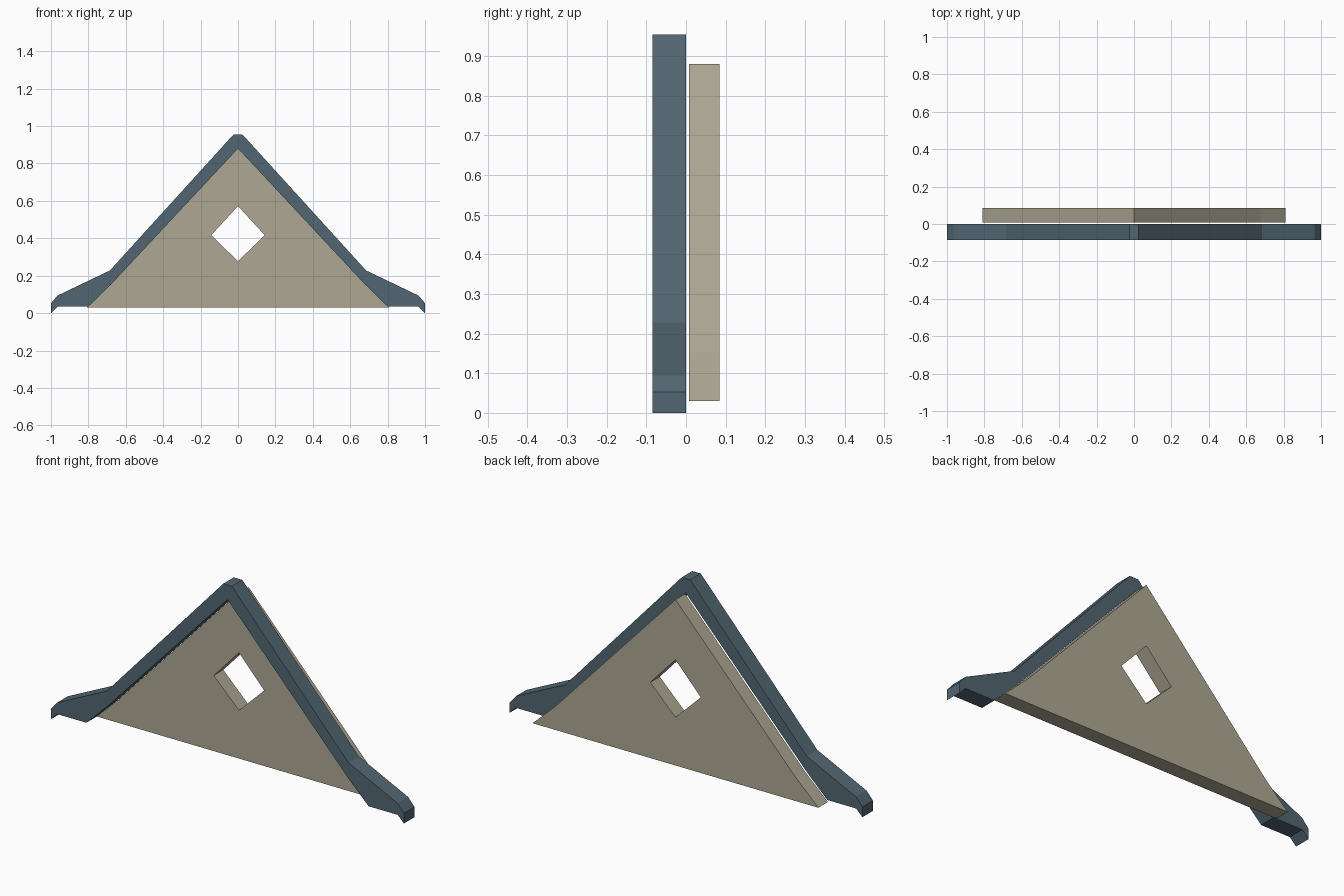
import bpy
import bmesh

cube = bpy.data.objects.get("Cube")
if cube:
    bpy.data.objects.remove(cube, do_unlink=True)


def make_material(name, rgb):
    mat = bpy.data.materials.new(name)
    mat.use_nodes = True
    colour = (*rgb, 1.0)
    mat.diffuse_color = colour
    bsdf = next(n for n in mat.node_tree.nodes if n.type == "BSDF_PRINCIPLED")
    bsdf.inputs["Base Color"].default_value = colour
    return mat


def mirrored(half):
    """Close a right-hand profile with its reflection across x = 0."""
    return half + [(-x, z) for x, z in reversed(half) if x > 0]


def extruded_part(name, loops, y_front, y_back, mat):
    """Fill the outline (later loops are holes) and extrude it along y."""
    bm = bmesh.new()
    edges = []
    for loop in loops:
        verts = [bm.verts.new((x, y_front, z)) for x, z in loop]
        edges += [bm.edges.new((a, b)) for a, b in zip(verts, verts[1:] + verts[:1])]
    bmesh.ops.triangle_fill(bm, edges=edges, use_beauty=True)
    result = bmesh.ops.extrude_face_region(bm, geom=bm.faces[:])
    moved = [g for g in result["geom"] if isinstance(g, bmesh.types.BMVert)]
    bmesh.ops.translate(bm, verts=moved, vec=(0, y_back - y_front, 0))
    bmesh.ops.recalc_face_normals(bm, faces=bm.faces[:])
    mesh = bpy.data.meshes.new(name)
    bm.to_mesh(mesh)
    bm.free()
    mesh.materials.append(mat)
    obj = bpy.data.objects.new(name, mesh)
    bpy.context.collection.objects.link(obj)
    return obj


slate = make_material("slate blue trim", (0.085, 0.133, 0.168))
stone = make_material("warm grey panel", (0.42, 0.39, 0.295))

# Inner slope shared by the trim and the panel, from eave to ridge
slope = [(0.80, 0.035), (0.68, 0.152), (0, 0.88)]

# Gable trim with flared eaves: one closed band over the panel
outer = [(0.024, 0.955), (0.685, 0.228), (0.965, 0.094), (1.0, 0.053),
         (1.0, 0.0), (0.965, 0.035)]
right = outer + slope[:-1]
trim = right + [slope[-1]] + [(-x, z) for x, z in reversed(right)]
extruded_part("gable_trim", [trim], -0.085, 0.0, slate)

# Gable panel with a diamond window opening
panel = mirrored([(0, 0.88), (0.68, 0.152), (0.81, 0.03)])
window = mirrored([(0, 0.572), (0.143, 0.417), (0, 0.277)])
extruded_part("gable_panel", [panel, window], 0.008, 0.085, stone)
